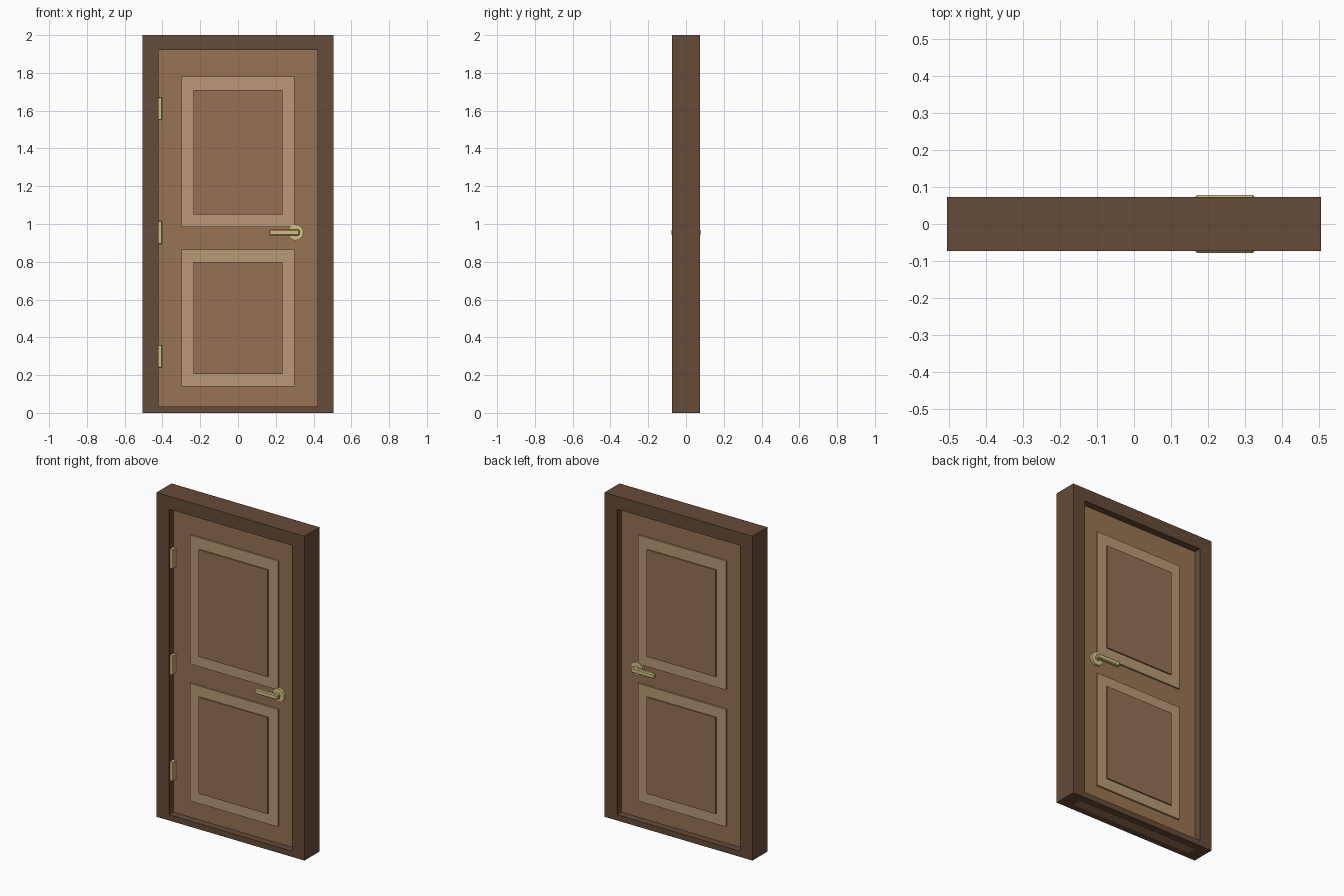
import bpy, bmesh, math

if "Cube" in bpy.data.objects:
    bpy.data.objects.remove(bpy.data.objects["Cube"])


def material(name, rgb):
    m = bpy.data.materials.new(name)
    m.diffuse_color = [(c / 255) ** 2.2 for c in rgb] + [1]
    m.use_nodes = True
    m.node_tree.nodes["Principled BSDF"].inputs["Base Color"].default_value = m.diffuse_color
    return m


DARK = material("dark_wood", (101, 76, 59))
LEAF = material("mid_wood", (150, 115, 83))
LIGHT = material("light_wood", (184, 152, 116))
PANEL = material("panel_wood", (148, 113, 84))
BRASS = material("brass", (212, 190, 130))


def finish(name, bm, mat):
    bmesh.ops.recalc_face_normals(bm, faces=bm.faces)
    me = bpy.data.meshes.new(name)
    bm.to_mesh(me)
    bm.free()
    me.materials.append(mat)
    ob = bpy.data.objects.new(name, me)
    bpy.context.collection.objects.link(ob)
    return ob


def box(name, x, y, z, mat, bevel=0):
    bm = bmesh.new()
    bmesh.ops.create_cube(bm, size=1)
    for v in bm.verts:
        v.co = [(a + b) / 2 + c * (b - a) for c, (a, b) in zip(v.co, (x, y, z))]
    ob = finish(name, bm, mat)
    if bevel:
        mod = ob.modifiers.new("bevel", "BEVEL")
        mod.width = bevel
        mod.segments = 1
    return ob


def ring(name, outer, inner, y, mat):
    """Rectangular frame; outer and inner are (half width, z low, z high)."""
    bm = bmesh.new()
    loops = []
    for yy in y:
        for w, lo, hi in (outer, inner):
            loops.append([bm.verts.new((px, yy, pz)) for px, pz in
                          ((-w, lo), (w, lo), (w, hi), (-w, hi))])
    fo, fi, bo, bi = loops
    for a, b in ((fo, fi), (fi, bi), (bi, bo), (bo, fo)):
        for i in range(4):
            j = (i + 1) % 4
            bm.faces.new((a[i], a[j], b[j], b[i]))
    return finish(name, bm, mat)


def disc(name, x, z, r, y, sides, mat):
    bm = bmesh.new()
    bmesh.ops.create_cone(bm, cap_ends=True, segments=sides, radius1=r,
                          radius2=r, depth=abs(y[1] - y[0]))
    for v in bm.verts:
        v.co = (x + v.co.x, sum(y) / 2 + v.co.z, z + v.co.y)
    return finish(name, bm, mat)


# Surround and door leaf
ring("door_frame", (0.505, 0, 2), (0.42, 0.035, 1.92), (-0.073, 0.073), DARK)
box("door_leaf", (-0.42, 0.42), (-0.03, 0.03), (-0.001, 1.92), LEAF)

# Mouldings, raised panels and lever handles on both faces
panels = (("upper", (0.985, 1.78), (1.05, 1.71)),
          ("lower", (0.14, 0.865), (0.205, 0.80)))
for side, s in (("front", -1), ("back", 1)):
    def span(a, b):
        return tuple(sorted((s * a, s * b)))

    for name, outer, inner in panels:
        ring(f"{side}_{name}_moulding", (0.30, *outer), (0.235, *inner),
             span(0.028, 0.04), LIGHT)
        box(f"{side}_{name}_panel", (-0.235, 0.235), span(0.028, 0.048), inner, PANEL)
    disc(f"{side}_handle_rosette", 0.305, 0.955, 0.042, span(0.028, 0.045), 16, BRASS)
    disc(f"{side}_handle_spindle", 0.305, 0.955, 0.015, span(0.04, 0.07), 12, BRASS)
    box(f"{side}_handle_lever", (0.165, 0.325), span(0.054, 0.078), (0.94, 0.97),
        BRASS, 0.005)

# Hinges on the front left edge
for i, z in enumerate((0.30, 0.955, 1.61)):
    box(f"hinge_{i + 1}", (-0.425, -0.402), (-0.062, -0.028), (z - 0.06, z + 0.06),
        BRASS, 0.002)
